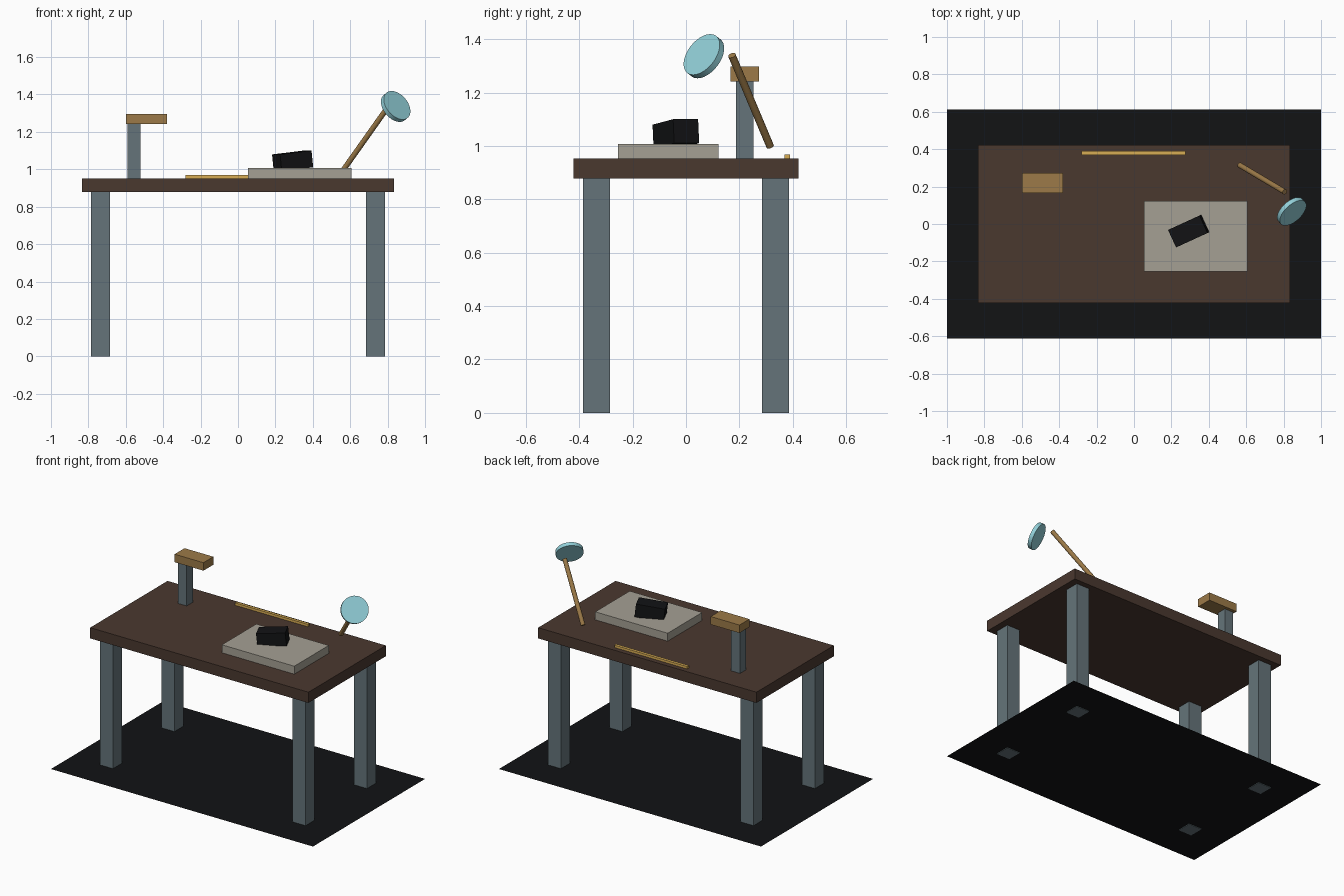
import bpy
from mathutils import Vector

cube = bpy.data.objects.get("Cube")
if cube:
    bpy.data.objects.remove(cube, do_unlink=True)


def material(name, hex_code):
    """Material from an sRGB hex colour."""
    channels = [int(hex_code[i:i + 2], 16) / 255 for i in (0, 2, 4)]
    color = [c / 12.92 if c < 0.04 else ((c + 0.055) / 1.055) ** 2.4 for c in channels] + [1]
    mat = bpy.data.materials.new(name)
    mat.use_nodes = True
    mat.diffuse_color = color
    bsdf = mat.node_tree.nodes["Principled BSDF"]
    bsdf.inputs["Base Color"].default_value = color
    bsdf.inputs["Roughness"].default_value = 0.7
    return mat


dark_wood = material("dark_wood", "4A382F")
steel = material("steel", "65747A")
light_wood = material("light_wood", "9C7A48")
brass = material("brass", "D9AE55")
stone = material("stone", "A5A094")
black = material("black", "121315")
glass = material("pale_glass", "92CFD8")


def finish(name, mat):
    obj = bpy.context.object
    obj.name = obj.data.name = name
    obj.data.materials.append(mat)
    return obj


def box(name, center, size, mat, rotation=(0, 0, 0)):
    bpy.ops.mesh.primitive_cube_add(size=1, location=center, rotation=rotation)
    bpy.context.object.scale = size
    bpy.ops.object.transform_apply(location=False, rotation=False, scale=True)
    return finish(name, mat)


def rod(name, center, axis, radius, length, sides, mat):
    """Cylinder whose length runs along the given axis."""
    turn = Vector(axis).to_track_quat("Z", "Y").to_euler()
    bpy.ops.mesh.primitive_cylinder_add(vertices=sides, radius=radius, depth=length,
                                        location=center, rotation=turn)
    bpy.ops.object.shade_smooth_by_angle()
    return finish(name, mat)


# Floor sheet, with the feet reaching just through it
bpy.ops.mesh.primitive_plane_add(size=1, location=(0, 0, 0.004))
bpy.context.object.scale = (2, 1.222, 1)
bpy.ops.object.transform_apply(location=False, rotation=False, scale=True)
finish("floor_mat", black)

# Table
box("tabletop", (0, 0, 0.915), (1.666, 0.844, 0.074), dark_wood)
for side, sx in (("left", 1), ("right", -1)):
    for end, sy in (("front", -1), ("back", 1)):
        box(f"{end}_{side}_leg", (sx * 0.735, sy * 0.335, 0.439), (0.1, 0.1, 0.878), steel)

# Stand with an overhanging head
box("stand_post", (-0.556, 0.22, 1.097), (0.067, 0.066, 0.29), steel)
box("stand_head", (-0.49, 0.22, 1.269), (0.22, 0.108, 0.055), light_wood)

# Work slab, block resting on it at a tilt, and measuring rod behind
box("work_slab", (0.331, -0.066, 0.979), (0.553, 0.376, 0.056), stone)
box("dark_block", (0.292, -0.038, 1.045), (0.186, 0.103, 0.09), black, (0, -0.11, 0.43))
box("measuring_rod", (-0.003, 0.379, 0.96), (0.555, 0.02, 0.017), brass)

# Lens on a slanted arm
foot, tip = Vector((0.565, 0.315, 0.999)), Vector((0.806, 0.172, 1.339))
rod("lens_arm", (foot + tip) / 2, tip - foot, 0.0145, (tip - foot).length, 16, light_wood)
rod("lens_disc", (0.843, 0.067, 1.336), (0.59, -0.64, 0.5), 0.088, 0.026, 32, glass)
